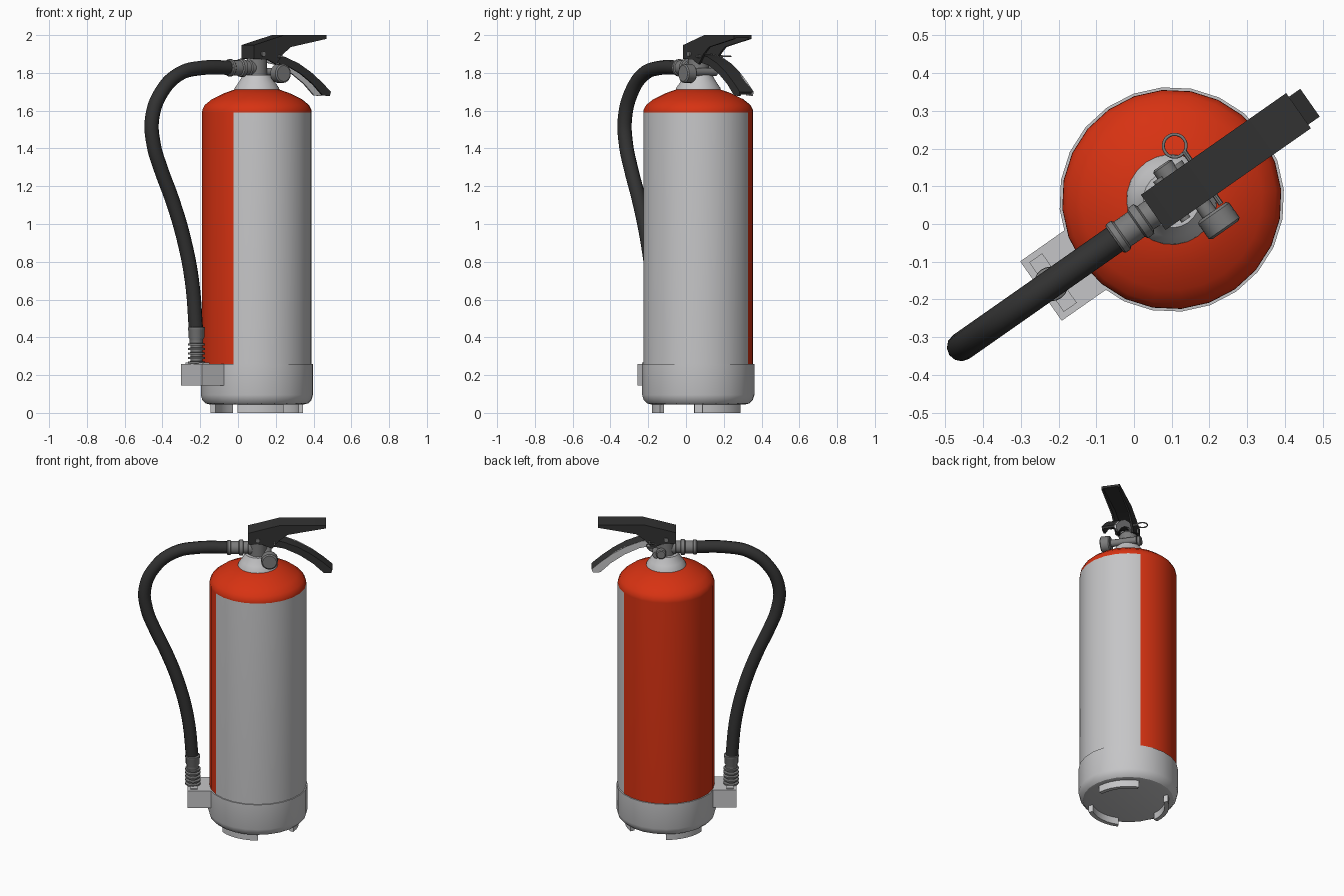
import bpy, bmesh, math
from mathutils import Matrix, Vector

cube = bpy.data.objects.get("Cube")
if cube:
    bpy.data.objects.remove(cube)


def material(name, rgb):
    m = bpy.data.materials.new(name)
    m.use_nodes = True
    m.diffuse_color = (*rgb, 1)
    m.node_tree.nodes["Principled BSDF"].inputs["Base Color"].default_value = (*rgb, 1)
    return m


RED = material("red_paint", (0.68, 0.032, 0.006))
PALE = material("pale_grey", (0.56, 0.56, 0.57))
DARK = material("black_plastic", (0.032, 0.032, 0.032))
METAL = material("grey_metal", (0.2, 0.2, 0.2))

# The long axis of handle and hose is turned about the cylinder's centre
FRAME = Matrix.Translation((0.1, 0.065, 0)) @ Matrix.Rotation(math.radians(35), 4, "Z")
parts = []


def finish(name, bm, mats, local=Matrix()):
    bmesh.ops.recalc_face_normals(bm, faces=bm.faces)
    bm.transform(FRAME @ local)
    mesh = bpy.data.meshes.new(name)
    bm.to_mesh(mesh)
    bm.free()
    for m in mats:
        mesh.materials.append(m)
    ob = bpy.data.objects.new(name, mesh)
    bpy.context.collection.objects.link(ob)
    parts.append(ob)
    return ob


def lathe(name, profile, mats, local=Matrix(), sides=24, rule=None):
    """Turn (radius, height) points about z; close both ends."""
    bm = bmesh.new()
    rings = []
    for r, z in profile:
        rings.append([bm.verts.new((r * math.cos(2 * math.pi * i / sides),
                                    r * math.sin(2 * math.pi * i / sides), z))
                      for i in range(sides)])
    for a, b in zip(rings, rings[1:]):
        for i in range(sides):
            j = (i + 1) % sides
            bm.faces.new((a[i], a[j], b[j], b[i]))
    bm.faces.new(rings[0])
    bm.faces.new(rings[-1])
    if rule:
        for f in bm.faces:
            f.material_index = rule(f.calc_center_median())
    return finish(name, bm, mats, local)


def prism(name, outline, v0, v1, mat):
    """Extrude a (u, z) outline sideways from v0 to v1."""
    bm = bmesh.new()
    face = bm.faces.new([bm.verts.new((u, v0, z)) for u, z in outline])
    new = bmesh.ops.extrude_face_region(bm, geom=[face])["geom"]
    verts = [g for g in new if isinstance(g, bmesh.types.BMVert)]
    bmesh.ops.translate(bm, verts=verts, vec=(0, v1 - v0, 0))
    return finish(name, bm, [mat])


def box(name, u0, u1, v0, v1, z0, z1, mat):
    return prism(name, [(u0, z0), (u1, z0), (u1, z1), (u0, z1)], v0, v1, mat)


def tube(name, points, radius, mat, cyclic=False):
    """Round tube through smooth control points."""
    cu = bpy.data.curves.new(name, "CURVE")
    cu.dimensions = "3D"
    cu.bevel_depth = radius
    cu.bevel_resolution = 4
    cu.resolution_u = 6
    cu.use_fill_caps = True
    sp = cu.splines.new("BEZIER")
    sp.bezier_points.add(len(points) - 1)
    sp.use_cyclic_u = cyclic
    for bp, co in zip(sp.bezier_points, points):
        bp.co = co
        bp.handle_left_type = bp.handle_right_type = "AUTO"
    tmp = bpy.data.objects.new(name + "_path", cu)
    bpy.context.collection.objects.link(tmp)
    mesh = bpy.data.meshes.new_from_object(
        tmp.evaluated_get(bpy.context.evaluated_depsgraph_get()))
    bpy.data.objects.remove(tmp)
    bm = bmesh.new()
    bm.from_mesh(mesh)
    bpy.data.meshes.remove(mesh)
    for f in bm.faces:
        f.material_index = 0
    return finish(name, bm, [mat])


def along_u(u, z):
    return Matrix.Translation((u, 0, z)) @ Matrix.Rotation(math.pi / 2, 4, "Y")


def along_v(u, v, z):
    return Matrix.Translation((u, v, z)) @ Matrix.Rotation(-math.pi / 2, 4, "X")


# Tank with a wrapped half-turn label
def label_rule(c):
    angle = math.degrees(math.atan2(c.y, c.x))
    return 1 if -150 < angle < 30 and c.z < 1.59 else 0


lathe("tank", [(0.291, 0.24), (0.291, 1.59), (0.29, 1.605), (0.277, 1.63), (0.24, 1.66),
               (0.175, 1.692), (0.11, 1.715)], [RED, PALE], rule=label_rule)

# Base cup and its three curved feet
lathe("base_cup", [(0.25, 0.045), (0.272, 0.05), (0.29, 0.068), (0.298, 0.095),
                   (0.298, 0.26), (0.289, 0.26)], [PALE])
for n in range(3):
    bm = bmesh.new()
    start = math.radians(120 * n - 30)
    rim = [bm.verts.new((r * math.cos(start), r * math.sin(start), z))
           for r, z in ((0.22, 0), (0.246, 0), (0.246, 0.05), (0.22, 0.05))]
    face = bm.faces.new(rim)
    bmesh.ops.spin(bm, geom=[face, *face.edges, *rim], axis=(0, 0, 1), cent=(0, 0, 0),
                   angle=math.radians(60), steps=6)
    finish(f"foot_{n + 1}", bm, [PALE])

# Neck and valve
lathe("neck", [(0.122, 1.7), (0.118, 1.72), (0.1, 1.745), (0.082, 1.775), (0.075, 1.79)], [PALE])
lathe("valve_body", [(0.055, 1.78), (0.055, 1.87), (0.045, 1.885)], [METAL])
lathe("hose_coupling", [(0.042, -0.185), (0.046, -0.18), (0.046, -0.165), (0.04, -0.16),
                        (0.04, -0.115), (0.048, -0.11), (0.048, -0.09), (0.038, -0.085),
                        (0.038, -0.06), (0.044, -0.055), (0.044, 0)],
      [METAL], along_u(0, 1.827), 20)

# Pressure gauge with its stem and rear plug
lathe("gauge", [(0.042, -0.148), (0.05, -0.142), (0.05, -0.095), (0.044, -0.088)],
      [METAL], along_v(0.07, 0, 1.797), 20)
lathe("gauge_stem", [(0.022, -0.1), (0.022, 0.07)], [METAL], along_v(0.06, 0, 1.805), 12)
lathe("rear_plug", [(0.03, 0.055), (0.03, 0.085), (0.024, 0.09)], [METAL],
      along_v(0.03, 0, 1.815), 16)

# Upper lever: sloped top plate with two cheeks
top_edge = [(-0.06, 1.947), (0.136, 2.0), (0.41, 2.0)]
cheek = top_edge + [(0.41, 1.98), (0.18, 1.937), (0.13, 1.9), (0.085, 1.845),
                    (0.03, 1.87), (-0.06, 1.875)]
plate = top_edge + [(u, z - 0.014) for u, z in reversed(top_edge)]
prism("upper_lever_top", plate, -0.057, 0.057, DARK)
for side, s in (("right", -1), ("left", 1)):
    prism(f"upper_lever_{side}_cheek", cheek, s * 0.045, s * 0.057, DARK)
box("upper_lever_end", -0.06, -0.048, -0.057, 0.057, 1.875, 1.945, DARK)

# Lower lever: curved channel, bare metal on the far cheek
bow = [(0.06, 1.9), (0.15, 1.885), (0.24, 1.85), (0.32, 1.803), (0.39, 1.75), (0.447, 1.7)]
under = [(0.44, 1.678), (0.395, 1.68), (0.33, 1.742), (0.25, 1.797), (0.16, 1.84), (0.06, 1.86)]
skin = bow + [(u - 0.006, z - 0.014) for u, z in reversed(bow)]
prism("lower_lever_top", skin, -0.045, 0.044, DARK)
prism("lower_lever_right_cheek", bow + under, -0.045, -0.034, DARK)
prism("lower_lever_left_cheek", bow + under, 0.034, 0.045, PALE)

# Pivot, safety pin and pull ring
lathe("lever_pivot", [(0.014, -0.066), (0.014, 0.066)], [METAL], along_v(0.0, 0, 1.9), 12)
lathe("safety_pin", [(0.007, -0.085), (0.007, 0.085)], [METAL], along_v(0.1, 0, 1.887), 8)
ring = [(0.088 + 0.03 * math.cos(a), 0.112 + 0.03 * math.sin(a), 1.887)
        for a in (math.pi * i / 4 for i in range(8))]
tube("pull_ring", ring, 0.004, METAL, True)

# Hose
hose = [(-0.15, 1.827), (-0.36, 1.826), (-0.50, 1.795), (-0.615, 1.7), (-0.677, 1.56),
        (-0.667, 1.42), (-0.62, 1.29), (-0.548, 1.13), (-0.475, 0.93), (-0.42, 0.7), (-0.392, 0.42)]
tube("hose", [(u, 0, z) for u, z in hose], 0.038, DARK)

# Hose end: collar and ribbed nozzle
lathe("nozzle_collar", [(0.04, 0.365), (0.036, 0.37), (0.036, 0.39), (0.042, 0.4),
                        (0.042, 0.435), (0.045, 0.44), (0.045, 0.452), (0.038, 0.455)],
      [METAL], Matrix.Translation((-0.391, 0, 0)), 20)
ribs = []
for i in range(5):
    z = 0.25 + 0.024 * i
    ribs += [(0.031, z), (0.031, z + 0.012), (0.046, z + 0.012), (0.046, z + 0.021)]
lathe("nozzle_ribs", ribs + [(0.031, 0.37)], [METAL], Matrix.Translation((-0.39, 0, 0)), 20)

# Bracket that holds the nozzle
box("nozzle_bracket", -0.423, -0.25, -0.096, 0.096, 0.145, 0.26, PALE)
box("bracket_clip", -0.405, -0.363, -0.08, 0.08, 0.255, 0.266, PALE)

# Smooth shading with crisp edges
bpy.ops.object.select_all(action="DESELECT")
for ob in parts:
    ob.select_set(True)
bpy.context.view_layer.objects.active = parts[0]
bpy.ops.object.shade_smooth_by_angle(angle=math.radians(32))
